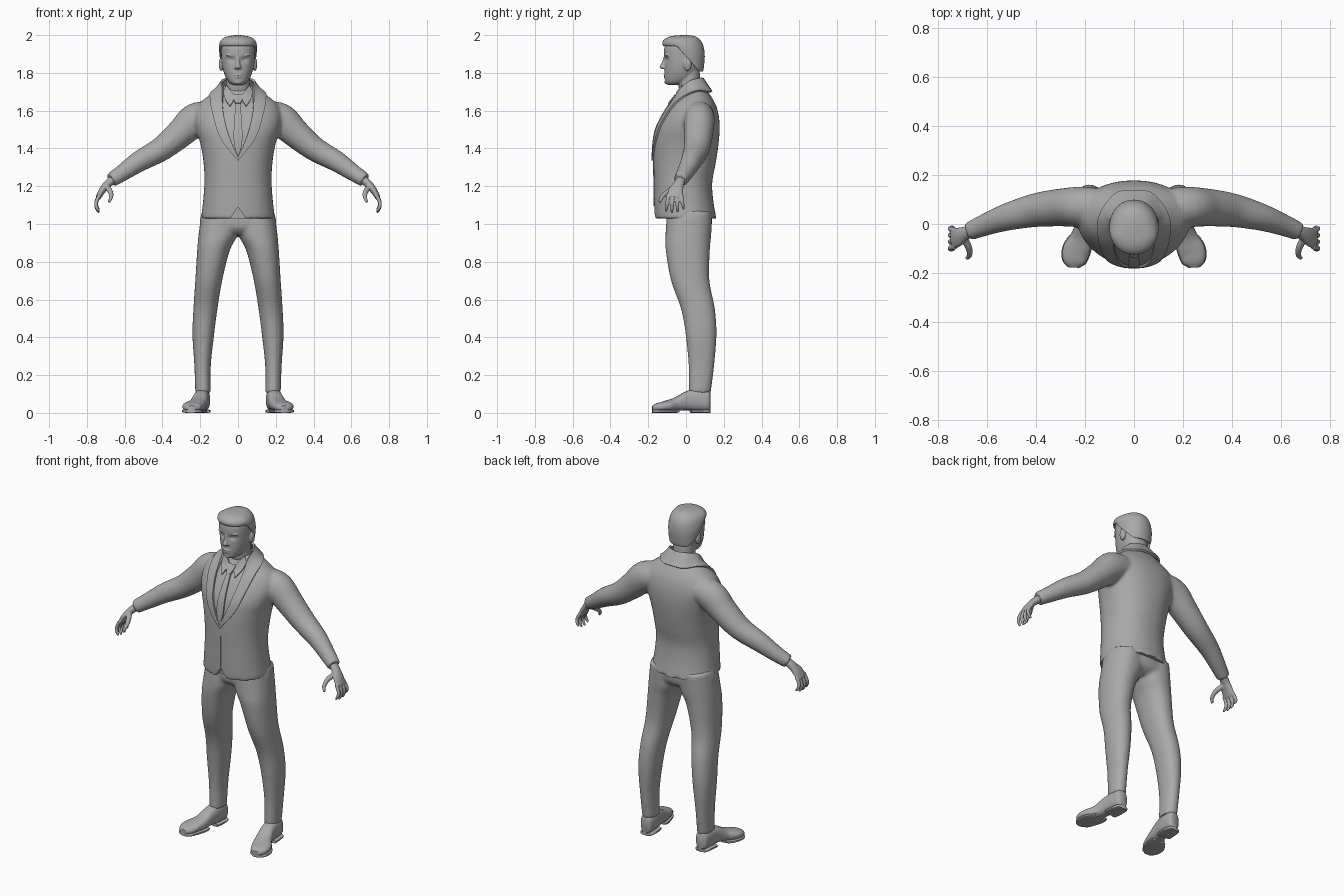
import bpy, bmesh, math
from mathutils import Vector
from mathutils.bvhtree import BVHTree

if "Cube" in bpy.data.objects:
    bpy.data.objects.remove(bpy.data.objects["Cube"])

grey = bpy.data.materials.new("plain grey")
grey.use_nodes = True
grey.diffuse_color = (0.4, 0.4, 0.4, 1)
grey.node_tree.nodes["Principled BSDF"].inputs["Base Color"].default_value = (0.4, 0.4, 0.4, 1)
BOTH = (1, -1)


def spline(pts, n):
    """Smooth curve through tuples of any length."""
    out = []
    last = len(pts) - 1
    for i in range(last):
        quad = list(zip(pts[max(i - 1, 0)], pts[i], pts[i + 1], pts[min(i + 2, last)]))
        for k in range(n):
            t = k / n
            out.append([q + 0.5 * t * ((r - p) + t * ((2*p - 5*q + 4*r - s) + t * (3*q - p - 3*r + s)))
                        for p, q, r, s in quad])
    out.append(list(pts[-1]))
    return out


def oval(count, e):
    for i in range(count):
        a = math.tau * i / count
        c, s = math.cos(a), math.sin(a)
        yield math.copysign(abs(c) ** (2 / e), c), math.copysign(abs(s) ** (2 / e), s)


def skin(bm, rings):
    rows = [[bm.verts.new(p) for p in ring] for ring in rings]
    n = len(rows[0])
    for a, b in zip(rows, rows[1:]):
        for i in range(n):
            j = (i + 1) % n
            bm.faces.new((a[i], a[j], b[j], b[i]))
    bm.faces.new(rows[0][::-1])
    bm.faces.new(rows[-1])


def loft(bm, rows, sides=(1,), e=2.2, count=48, steps=5):
    """Upright loft; rows are z, centre x, half width, front y, back y, rear drop."""
    for side in sides:
        rings = []
        for z, cx, rx, yf, yb, drop in spline([tuple(r) + (0,) * (6 - len(r)) for r in rows], steps):
            ring = []
            for c, s in oval(count, e):
                y = (yf + yb) / 2 + s * (yb - yf) / 2
                low = min(max((y + 0.05) / 0.12, 0), 1)
                ring.append((side * (cx + rx * c), y, z - drop * low))
            rings.append(ring)
        skin(bm, rings)


def tube(bm, rows, ref=(0, 1, 0), flat=False, e=2, count=24, steps=5):
    """Limb along a path, on both sides; rows are x, y, z, half width, half height."""
    path = spline(rows, steps)
    for side in BOTH:
        rings = []
        for i, (x, y, z, w, h) in enumerate(path):
            t = Vector(path[min(i + 1, len(path) - 1)][:3]) - Vector(path[max(i - 1, 0)][:3])
            if flat:
                t.z = 0
            t.normalize()
            u = Vector(ref) - t * t.dot(Vector(ref))
            u.normalize()
            v = t.cross(u)
            pts = [Vector((x, y, z)) + u * w * c + v * h * s for c, s in oval(count, e)]
            rings.append([(side * p.x, p.y, p.z) for p in pts])
        skin(bm, rings)


def ball(bm, loc, size, sides=BOTH):
    for side in sides:
        made = bmesh.ops.create_uvsphere(bm, u_segments=24, v_segments=16, radius=1)["verts"]
        for v in made:
            v.co = (side * loc[0] + v.co.x * size[0], loc[1] + v.co.y * size[1], loc[2] + v.co.z * size[2])


def finish(name, bm, voxel=0, smooth=4, cutter=None, thickness=0):
    bmesh.ops.recalc_face_normals(bm, faces=bm.faces[:])
    mesh = bpy.data.meshes.new(name)
    bm.to_mesh(mesh)
    bm.free()
    obj = bpy.data.objects.new(name, mesh)
    bpy.context.scene.collection.objects.link(obj)
    if voxel:
        mod = obj.modifiers.new("fuse", 'REMESH')
        mod.mode = 'VOXEL'
        mod.voxel_size = voxel
        mod = obj.modifiers.new("soften", 'SMOOTH')
        mod.factor = 0.5
        mod.iterations = smooth
    if cutter:
        mod = obj.modifiers.new("notch", 'BOOLEAN')
        mod.operation = 'DIFFERENCE'
        mod.solver = 'EXACT'
        mod.object = cutter
    if thickness:
        mod = obj.modifiers.new("thickness", 'SOLIDIFY')
        mod.thickness = thickness
        mod.offset = 0
    bpy.context.view_layer.update()
    deps = bpy.context.evaluated_depsgraph_get()
    baked = bpy.data.meshes.new_from_object(obj.evaluated_get(deps))
    obj.modifiers.clear()
    obj.data = baked
    baked.name = name
    baked.materials.clear()
    baked.materials.append(grey)
    baked.shade_smooth()
    baked.set_sharp_from_angle(angle=math.radians(42))
    return obj


# Jacket: torso and sleeves fused, with a notch at the front hem
bm = bmesh.new()
skin(bm, [[(-0.06, y, 1.0), (0.06, y, 1.0), (0, y, 1.09)] for y in (-0.3, -0.125)])
notch = finish("hem_notch_cutter", bm)
notch.hide_render = True
bm = bmesh.new()
loft(bm, [(1.03, 0, .196, -.166, .161), (1.12, 0, .185, -.169, .145), (1.22, 0, .178, -.17, .139),
          (1.32, 0, .182, -.172, .157), (1.42, 0, .198, -.17, .172), (1.5, 0, .222, -.156, .178),
          (1.57, 0, .232, -.123, .174), (1.63, 0, .212, -.086, .158), (1.68, 0, .155, -.047, .13),
          (1.73, 0, .088, -.02, .096)])
tube(bm, [(.12, .07, 1.575, .075, .07), (.22, .07, 1.555, .082, .088), (.305, .067, 1.48, .077, .077),
          (.405, .056, 1.398, .069, .065), (.52, .028, 1.333, .056, .056), (.61, -.004, 1.272, .045, .045),
          (.672, -.03, 1.232, .038, .039)])
jacket = finish("jacket", bm, voxel=0.01, cutter=notch)
bpy.data.objects.remove(notch)
surface = BVHTree.FromObject(jacket, bpy.context.evaluated_depsgraph_get())


def ribbon(name, edge_a, edge_b, lift=0.004, thickness=0.012, sides=BOTH, across=6, steps=8):
    """Cloth strip between two edges, laid over the jacket; (x, z) points are dropped on its front."""
    def place(p):
        if len(p) == 3:
            return p
        hit = surface.ray_cast(Vector((p[0], -1, p[1])), Vector((0, 1, 0)))[0]
        return tuple(hit) if hit else (p[0], -0.02, p[1])
    a, b = (spline([place(p) for p in edge], steps) for edge in (edge_a, edge_b))
    bm = bmesh.new()
    for side in sides:
        rows = []
        for p, q in zip(a, b):
            row = []
            for k in range(across + 1):
                co = Vector(p).lerp(Vector(q), k / across)
                loc, nor, _, _ = surface.find_nearest(co)
                if (co - loc).dot(nor) < lift:
                    co = loc + nor * lift
                row.append(bm.verts.new((side * co.x, co.y, co.z)))
            rows.append(row)
        for r, s in zip(rows, rows[1:]):
            for k in range(across):
                bm.faces.new((r[k], r[k + 1], s[k + 1], s[k]))
    bmesh.ops.remove_doubles(bm, verts=bm.verts[:], dist=0.0008)
    return finish(name, bm, thickness=thickness)


# Collar and lapels, shirt collar, tie and front seam
ribbon("collar_and_lapels",
       [(0, .088, 1.77), (.055, .07, 1.77), (.085, .02, 1.755), (.08, -.03, 1.71), (.08, 1.61), (.052, 1.48), (0, 1.355)],
       [(0, .135, 1.7), (.07, .125, 1.7), (.125, .06, 1.7), (.14, 0, 1.665), (.132, 1.58), (.088, 1.45), (0, 1.335)])
ribbon("shirt_collar", [(.06, -.02, 1.735), (.035, -.045, 1.7), (.012, 1.668)],
       [(.078, -.025, 1.7), (.066, 1.655), (.042, 1.62)], thickness=0.008)
ribbon("tie_knot", [(-.024, 1.678), (-.023, 1.655), (-.012, 1.632)],
       [(.024, 1.678), (.023, 1.655), (.012, 1.632)], lift=0.008, sides=(1,))
ribbon("tie_blade", [(-.012, 1.635), (-.022, 1.5), (-.02, 1.42), (-.004, 1.365)],
       [(.012, 1.635), (.022, 1.5), (.02, 1.42), (.004, 1.365)], thickness=0.01, sides=(1,))
ribbon("front_seam", [(-.005, 1.335), (-.005, 1.2), (-.004, 1.095)],
       [(.003, 1.335), (.003, 1.2), (.002, 1.095)], lift=0.001, thickness=0.004, sides=(1,), across=2)

# Trousers: legs and hips fused
bm = bmesh.new()
legs = [(.105, .145, .226, .014, .131), (.25, .144, .231, .014, .149), (.41, .127, .241, -.001, .161),
        (.55, .109, .236, -.026, .153), (.7, .084, .226, -.079, .124), (.86, .044, .216, -.107, .126),
        (.95, 0, .208, -.108, .134), (1.06, 0, .192, -.1, .138)]
loft(bm, [(z, (i + o) / 2, (o - i) / 2, f, b) for z, i, o, f, b in legs], sides=BOTH)
loft(bm, [(.945, 0, .1, -.07, .09), (.985, 0, .198, -.102, .134), (1.07, 0, .19, -.1, .138)])
finish("trousers", bm, voxel=0.01)

# Shoes with separate heel and front sole
uppers = [(.187, .13, .062, .022, .045), (.187, .115, .066, .037, .056), (.19, .06, .069, .042, .058),
          (.198, 0, .064, .042, .05), (.213, -.06, .045, .048, .035), (.236, -.11, .036, .056, .027),
          (.244, -.155, .03, .046, .021), (.246, -.178, .025, .02, .013)]
soles = [(x, y, .009, w + .003, .009) for x, y, z, w, h in uppers]
bm = bmesh.new()
tube(bm, uppers, ref=(1, 0, 0), flat=True, e=2.5)
finish("shoe_uppers", bm)
bm = bmesh.new()
tube(bm, soles[:3] + [(.194, .025, .009, .043, .009)], ref=(1, 0, 0), flat=True, e=4)
tube(bm, [(.21, -.035, .011, .045, .007)] + soles[4:], ref=(1, 0, 0), flat=True, e=4)
finish("shoe_soles", bm)

# Hands: palm, four fingers and thumb fused
bm = bmesh.new()
tube(bm, [(.645, -.02, 1.248, .026, .024), (.69, -.038, 1.212, .028, .021), (.72, -.054, 1.175, .04, .018),
          (.74, -.06, 1.14, .04, .014)])
for i, reach in enumerate((.92, 1, .97, .8)):
    y = -.094 + .023 * i
    spread = (y + .06) * .35
    tube(bm, [(.732, y, 1.155, .011, .011), (.751, y + spread * .4, 1.15 - .04 * reach, .01, .01),
              (.748, y + spread * .8, 1.15 - .068 * reach, .009, .009),
              (.736, y + spread, 1.15 - .09 * reach, .006, .006)], count=12)
tube(bm, [(.7, -.05, 1.2, .016, .016), (.676, -.095, 1.172, .014, .014), (.672, -.127, 1.142, .011, .011),
          (.684, -.14, 1.115, .007, .007)], ref=(1, 0, 0), count=12)
finish("hands", bm, voxel=0.004, smooth=2)

# Head: skull with eye hollows, then neck and features fused in
bm = bmesh.new()
loft(bm, [(1.737, 0, .025, -.098, -.04), (1.75, 0, .048, -.11, .02), (1.78, 0, .067, -.113, .055),
          (1.82, 0, .08, -.113, .073), (1.86, 0, .087, -.113, .085), (1.9, 0, .089, -.117, .09),
          (1.94, 0, .088, -.113, .088), (1.97, 0, .074, -.095, .075), (1.985, 0, .04, -.05, .04)])
for v in bm.verts:
    if v.co.y < -0.04:
        d = (abs(v.co.x) - 0.036) ** 2 + 2 * (v.co.z - 1.871) ** 2
        v.co.y += 0.013 * math.exp(-d / 0.00028)
loft(bm, [(1.66, 0, .066, -.02, .085), (1.72, 0, .063, -.038, .078), (1.78, 0, .064, -.04, .074),
          (1.84, 0, .064, -.03, .07)])
loft(bm, [(1.893, 0, .009, -.116, -.09), (1.86, 0, .01, -.126, -.09), (1.838, 0, .015, -.138, -.09),
          (1.828, 0, .019, -.139, -.09), (1.82, 0, .014, -.126, -.09)], count=20)
ball(bm, (.038, -.098, 1.893), (.027, .012, .007))
ball(bm, (.036, -.086, 1.871), (.016, .013, .008))
ball(bm, (.089, .008, 1.845), (.013, .021, .035))
ball(bm, (0, -.108, 1.79), (.026, .012, .005), sides=(1,))
ball(bm, (0, -.107, 1.778), (.022, .012, .006), sides=(1,))
ball(bm, (0, -.1, 1.752), (.022, .014, .013), sides=(1,))
finish("head", bm, voxel=0.004, smooth=2)

# Hair: cap swept down towards the nape
bm = bmesh.new()
loft(bm, [(1.95, 0, .082, -.105, .075, .13), (1.943, 0, .096, -.119, .089, .135), (1.953, 0, .1, -.125, .096, .11),
          (1.968, 0, .099, -.122, .099, .07), (1.984, 0, .085, -.105, .088, .03),
          (1.995, 0, .056, -.075, .06, .008), (2, 0, .015, -.025, .015, 0)], e=2.1)
finish("hair", bm)
